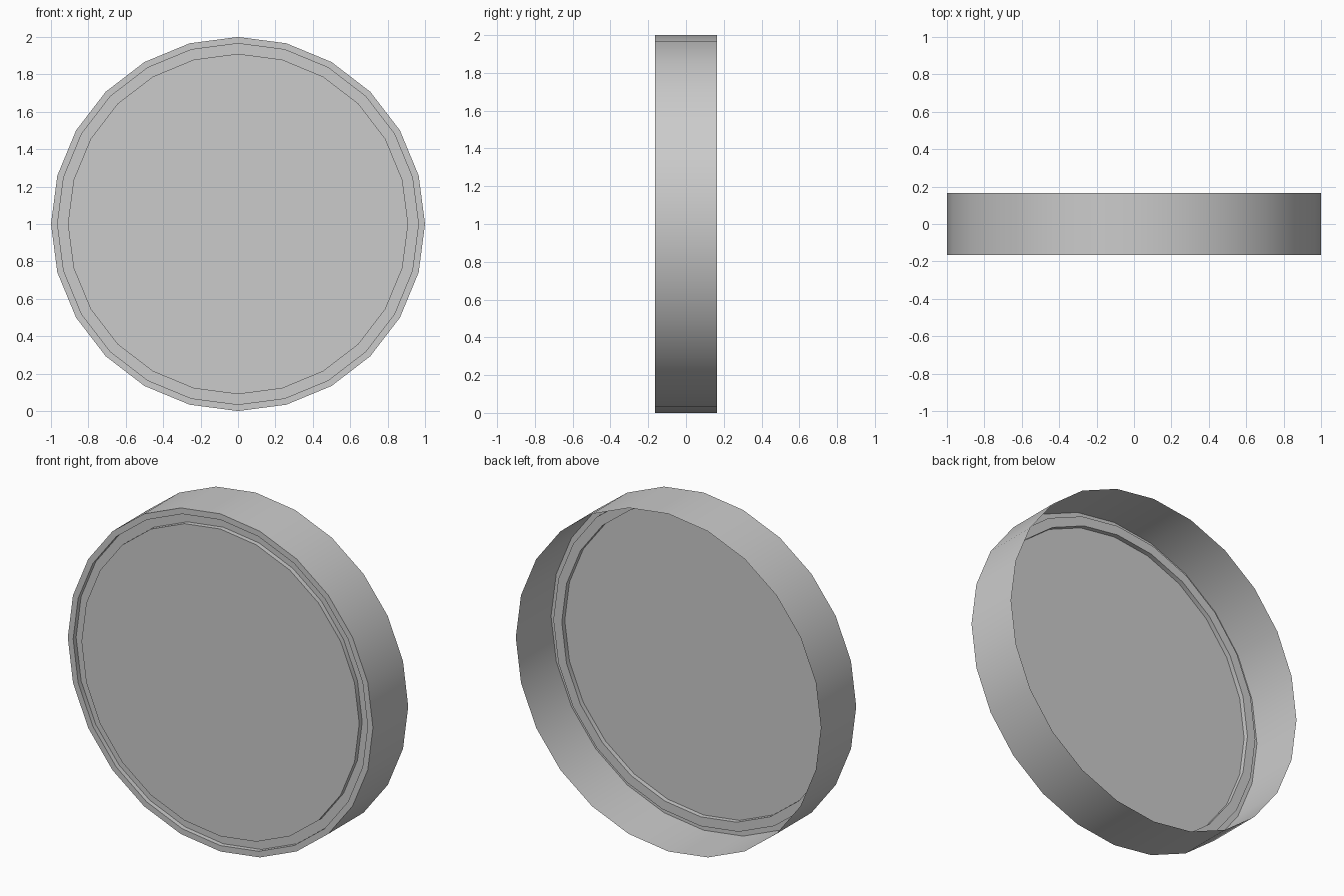
import bpy, bmesh, math
from mathutils import Vector

if "Cube" in bpy.data.objects:
    bpy.data.objects.remove(bpy.data.objects["Cube"])

SIDES = 24
# (radius, y) from the open back edge, along the side, over rim and groove to the face
PROFILE = [(1.0, 0.165), (1.0, -0.165), (0.965, -0.165),
           (0.965, -0.137), (0.91, -0.137), (0.91, -0.165)]

# Shallow dish: open back, grooved front
bm = bmesh.new()
rings = []
for r, y in PROFILE:
    rings.append([bm.verts.new((r * math.cos(2 * math.pi * i / SIDES), y,
                                1 + r * math.sin(2 * math.pi * i / SIDES)))
                  for i in range(SIDES)])
for a, b in zip(rings, rings[1:]):
    for i in range(SIDES):
        j = (i + 1) % SIDES
        bm.faces.new((a[i], a[j], b[j], b[i]))

# Flat front face
bm.faces.new(rings[-1])

# Make normals point outward
bmesh.ops.recalc_face_normals(bm, faces=bm.faces)
bm.faces.ensure_lookup_table()
if bm.faces[-1].normal.dot(Vector((0, -1, 0))) < 0:
    bmesh.ops.reverse_faces(bm, faces=bm.faces)

mesh = bpy.data.meshes.new("round_lid")
bm.to_mesh(mesh)
bm.free()
lid = bpy.data.objects.new("round_lid", mesh)
bpy.context.collection.objects.link(lid)

# Smooth round sides, crisp rim edges
bpy.context.view_layer.objects.active = lid
lid.select_set(True)
bpy.ops.object.shade_smooth_by_angle(angle=math.radians(30))
